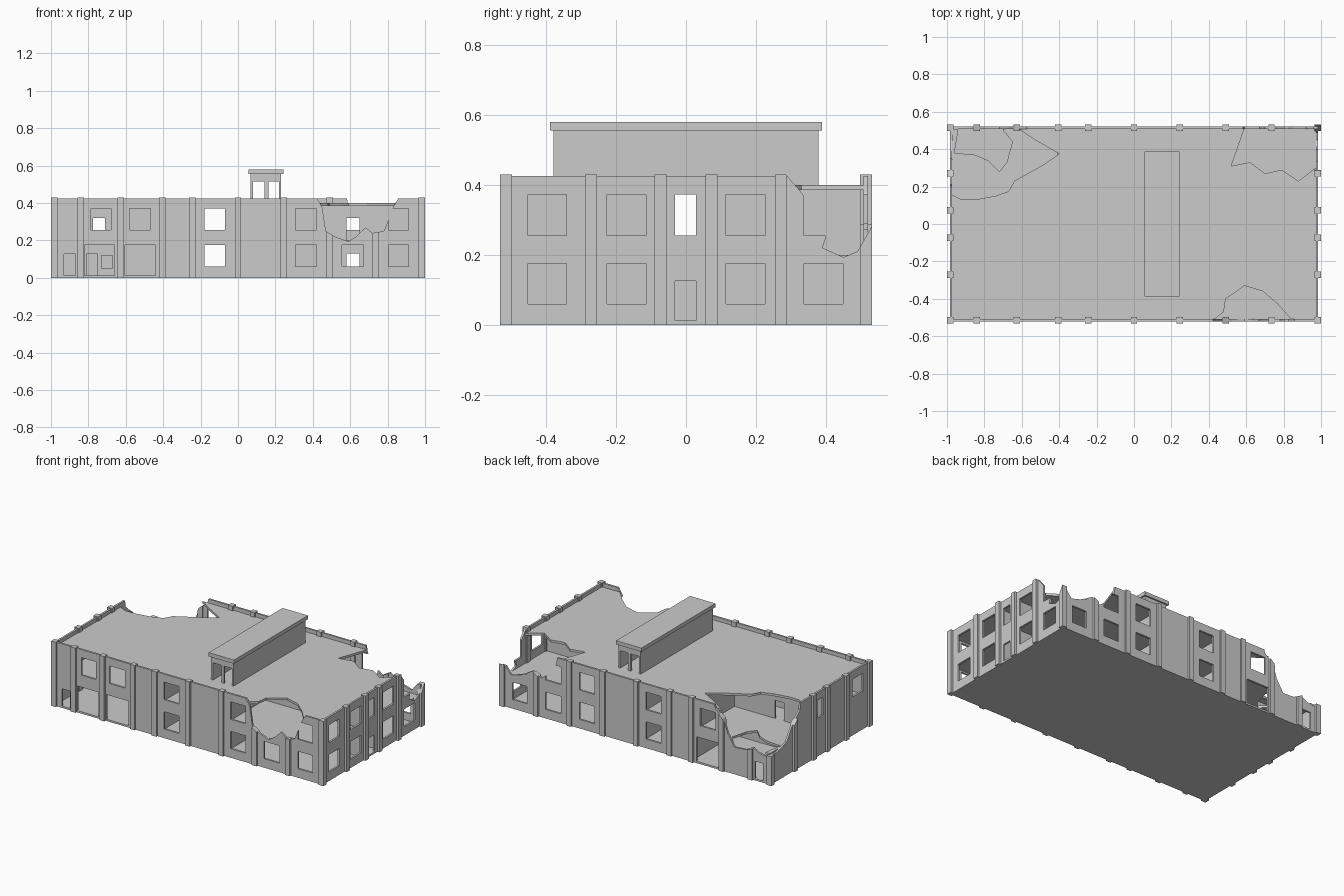
import bpy, bmesh

if "Cube" in bpy.data.objects:
    bpy.data.objects.remove(bpy.data.objects["Cube"])

concrete = bpy.data.materials.new("grey concrete")
concrete.diffuse_color = (0.6, 0.6, 0.6, 1)
concrete.use_nodes = True
concrete.node_tree.nodes["Principled BSDF"].inputs["Base Color"].default_value = concrete.diffuse_color


def add_prism(bm, poly, axis, lo, hi):
    """Extrude a 2D outline along an axis (outline uses the two other axes in order)."""
    def place(p, d):
        c = list(p)
        c.insert("xyz".index(axis), d)
        return c
    a = [bm.verts.new(place(p, lo)) for p in poly]
    b = [bm.verts.new(place(p, hi)) for p in poly]
    faces = [bm.faces.new(a), bm.faces.new(b)]
    for i in range(len(poly)):
        j = (i + 1) % len(poly)
        faces.append(bm.faces.new((a[i], a[j], b[j], b[i])))
    bmesh.ops.recalc_face_normals(bm, faces=faces)


def rect(u0, u1, v0, v1):
    return [(u0, v0), (u1, v0), (u1, v1), (u0, v1)]


def make(name, prisms):
    """One object from several (outline, axis, lo, hi) prisms."""
    bm = bmesh.new()
    for p in prisms:
        add_prism(bm, *p)
    me = bpy.data.meshes.new(name)
    bm.to_mesh(me)
    bm.free()
    me.materials.append(concrete)
    ob = bpy.data.objects.new(name, me)
    bpy.context.collection.objects.link(ob)
    return ob


def box(x0, x1, y0, y1, z0, z1):
    return (rect(x0, x1, y0, y1), "z", z0, z1)


def carve(ob, *cuts):
    """Subtract groups of prisms; each group is one cutter."""
    for prisms in cuts:
        if not prisms:
            continue
        cutter = make("cutter", prisms)
        cutter.hide_render = True
        m = ob.modifiers.new("cut", "BOOLEAN")
        m.operation, m.solver, m.object = "DIFFERENCE", "EXACT", cutter
        dg = bpy.context.evaluated_depsgraph_get()
        me = bpy.data.meshes.new_from_object(ob.evaluated_get(dg))
        ob.modifiers.clear()
        ob.data = me
        bpy.data.objects.remove(cutter)


X, Y, T = 0.985, 0.52, 0.013       # wall outer faces and thickness
TOP, WALL, ROOF, MID = 0.43, 0.425, 0.40, 0.20
LOW, HIGH = (0.06, 0.175), (0.255, 0.372)
P = 0.0172                          # half pilaster width
cols = [-0.84, -0.628, -0.405, -0.245, 0, 0.245, 0.49, 0.735]
rows = [-0.272, -0.073, 0.073, 0.272]

# Broken outlines of the outer walls
front_break = [(0.42, 0.5), (0.42, 0.43), (0.45, 0.38), (0.47, 0.25), (0.52, 0.22), (0.59, 0.195),
               (0.63, 0.22), (0.68, 0.27), (0.72, 0.24), (0.78, 0.25), (0.80, 0.30), (0.83, 0.38),
               (0.86, 0.43), (0.86, 0.5)]
back_break_r = [(0.57, 0.5), (0.59, 0.38), (0.63, 0.31), (0.70, 0.26), (0.76, 0.29), (0.85, 0.24),
                (0.92, 0.22), (0.96, 0.27), (1.1, 0.28), (1.1, 0.5)]
back_break_l = [(-0.55, 0.5), (-0.58, 0.40), (-0.64, 0.35), (-0.67, 0.26), (-0.72, 0.18),
                (-0.80, 0.185), (-0.86, 0.21), (-0.90, 0.19), (-0.95, 0.18), (-1.1, 0.2), (-1.1, 0.5)]
right_break = [(0.27, 0.5), (0.285, 0.43), (0.32, 0.39), (0.36, 0.34), (0.40, 0.25), (0.39, 0.22),
               (0.45, 0.193), (0.49, 0.21), (0.53, 0.28), (0.6, 0.28), (0.6, 0.5)]
left_break = [(0.19, 0.5), (0.21, 0.38), (0.29, 0.31), (0.35, 0.22), (0.45, 0.19), (0.6, 0.2), (0.6, 0.5)]
cut_front = [(front_break, "y", -0.6, -0.47)]
cut_back = [(back_break_r, "y", 0.47, 0.6), (back_break_l, "y", 0.47, 0.6)]
cut_right = [(right_break, "x", 0.94, 1.1)]
cut_left = [(left_break, "x", -1.1, -0.94)]

# Window and door openings
pairs = [(-0.18, -0.07), (0.308, 0.42), (0.555, 0.67), (0.805, 0.912)]
both = [rect(a, b, *z) for a, b in pairs for z in (LOW, HIGH)]
extra = [rect(-0.787, -0.68, *HIGH), rect(-0.58, -0.468, *HIGH), rect(-0.605, -0.44, 0.012, 0.175)]
front_open = both + extra + [rect(-0.93, -0.87, 0.012, 0.127), rect(-0.82, -0.66, 0.012, 0.175)]
back_open = both + extra + [rect(-0.93, -0.87, 0.012, 0.127)]
side = [(-0.452, -0.342), (-0.226, -0.115), (0.115, 0.226), (0.337, 0.448)]
right_open = [rect(a, b, *z) for a, b in side for z in (LOW, HIGH)]
right_open += [rect(-0.032, 0.028, *HIGH), rect(-0.032, 0.028, 0.012, 0.125)]
left_open = [rect(-0.032, 0.028, *HIGH), rect(-0.452, -0.342, *HIGH)]

# Outer walls
fw = make("front_wall", [box(-X, X, -Y, -Y + T, 0, WALL)])
carve(fw, [(r, "y", -0.6, -0.4) for r in front_open], cut_front)
bw = make("back_wall", [box(-X, X, Y - T, Y, 0, WALL)])
carve(bw, [(r, "y", 0.4, 0.6) for r in back_open], cut_back)
rw = make("right_wall", [box(X - T, X, -Y + T, Y - T, 0, WALL)])
carve(rw, [(r, "x", 0.9, 1.1) for r in right_open], cut_right)
lw = make("left_wall", [box(-X, -X + T, -Y + T, Y - T, 0, WALL)])
carve(lw, [(r, "x", -1.1, -0.9) for r in left_open], cut_left)

# Pilasters along each wall and at the corners
for name, s, cut in (("front_pilasters", -1, cut_front), ("back_pilasters", 1, cut_back)):
    yc = s * 0.515
    ob = make(name, [box(x - P, x + P, yc - P, yc + P, 0, TOP) for x in cols])
    carve(ob, cut)
for name, s, cut in (("left_pilasters", -1, cut_left), ("right_pilasters", 1, cut_right)):
    xc = s * (1 - P)
    ob = make(name, [box(xc - P, xc + P, y - P, y + P, 0, TOP) for y in rows])
    carve(ob, cut)
for sx in (-1, 1):
    for sy in (-1, 1):
        xc, yc = sx * (1 - P), sy * 0.515
        ob = make("corner_pilaster", [box(xc - P, xc + P, yc - P, yc + P, 0, TOP)])
        if sy > 0:
            carve(ob, cut_right if sx > 0 else cut_left)

# Ground slab, upper floor and roof with their ragged holes
make("ground_slab", [box(-X, X, -Y, Y, 0, 0.01)])
fx, fy = X - T, Y - T
floor = make("upper_floor", [box(-fx, fx, -fy, fy, MID - 0.015, MID)])
floor_hole = [(-0.95, 0.6), (-0.94, 0.50), (-0.96, 0.38), (-0.85, 0.37), (-0.78, 0.34), (-0.72, 0.28),
              (-0.68, 0.33), (-0.65, 0.44), (-0.70, 0.50), (-0.71, 0.6)]
carve(floor, [(floor_hole, "z", 0.1, 0.3)])
roof = make("roof", [box(-fx, fx, -fy, fy, ROOF - 0.015, ROOF)])
hole_front = [(0.43, -0.6), (0.43, -0.51), (0.48, -0.47), (0.49, -0.40), (0.55, -0.36), (0.59, -0.33),
              (0.64, -0.345), (0.69, -0.36), (0.77, -0.43), (0.84, -0.51), (0.84, -0.6)]
hole_back_r = [(0.60, 0.6), (0.59, 0.51), (0.52, 0.31), (0.62, 0.33), (0.70, 0.27), (0.79, 0.29),
               (0.88, 0.23), (0.97, 0.30), (1.1, 0.32), (1.1, 0.6)]
hole_back_l = [(-1.1, 0.17), (-0.98, 0.16), (-0.92, 0.13), (-0.85, 0.13), (-0.74, 0.15), (-0.67, 0.175),
               (-0.64, 0.23), (-0.48, 0.32), (-0.40, 0.375), (-0.53, 0.45), (-0.62, 0.51),
               (-0.62, 0.6), (-1.1, 0.6)]
carve(roof, [(h, "z", 0.3, 0.5) for h in (hole_front, hole_back_r, hole_back_l)])

# Corridor partitions with doorways, left open at the central hall
for name, s in (("front_partition", -1), ("back_partition", 1)):
    y0, y1 = sorted((s * 0.067, s * 0.079))
    ob = make(name, [box(a, b, y0, y1, z0, z1) for a, b in ((-fx, -0.245), (0, fx))
                     for z0, z1 in ((0.01, MID - 0.015), (MID, ROOF - 0.015))])
    doors = [rect(0.58, 0.65, 0.005, 0.13), rect(0.58, 0.65, MID - 0.005, 0.32),
             rect(-0.775, -0.71, MID - 0.005, 0.32)]
    if s < 0:
        doors += [rect(-0.81, -0.75, 0.005, 0.127), rect(-0.73, -0.67, 0.05, 0.12)]
    carve(ob, [(d, "y", y0 - 0.05, y1 + 0.05) for d in doors])

# Cross walls between the rooms
make("cross_walls", [box(x - 0.006, x + 0.006, a, b, z0, z1)
                     for x in (-0.405, -0.245, 0, 0.245) for a, b in ((-fy, -0.073), (0.073, fy))
                     for z0, z1 in ((0.01, MID - 0.015), (MID, ROOF - 0.015))])

# Rooftop shed: side walls, end frames with two openings, overhanging cap
shed = [box(0.068, 0.08, -0.378, 0.378, ROOF, 0.555), box(0.219, 0.231, -0.378, 0.378, ROOF, 0.555)]
for s in (-1, 1):
    y0, y1 = sorted((s * 0.378, s * 0.366))
    shed += [box(0.08, 0.219, y0, y1, 0.515, 0.555), box(0.142, 0.162, y0, y1, ROOF, 0.515)]
make("rooftop_shed", shed)
make("shed_cap", [box(0.056, 0.242, -0.388, 0.388, 0.555, 0.58)])
